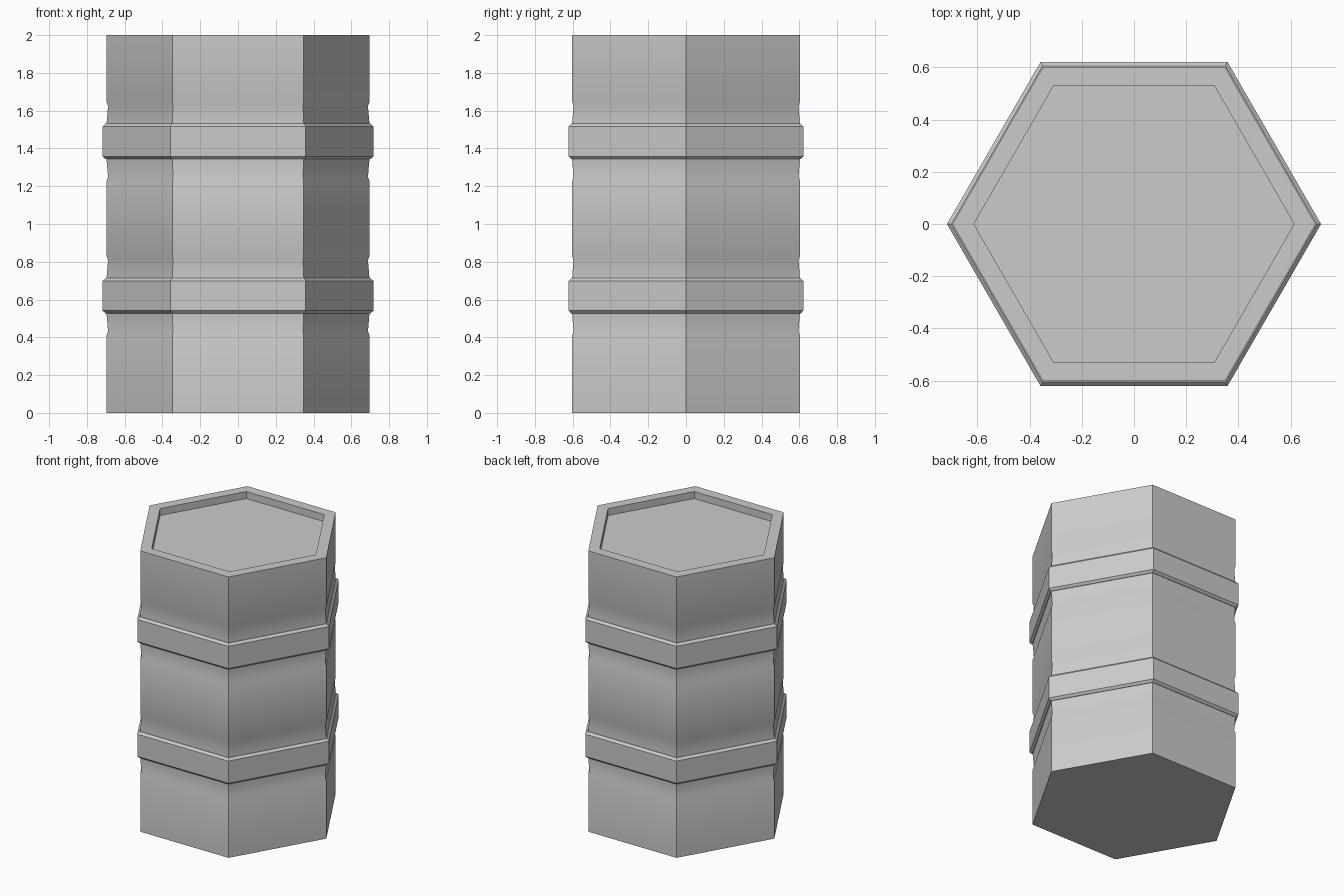
import bpy, bmesh, math

cube = bpy.data.objects.get("Cube")
if cube:
    bpy.data.objects.remove(cube, do_unlink=True)

SIDES = 6
BODY_R, NOTCH_R, BAND_R = 0.696, 0.688, 0.717
BAND_CENTRES = (0.62, 1.437)

grey = bpy.data.materials.new("plain grey")
grey.use_nodes = True
colour = (0.6, 0.6, 0.6, 1)
grey.diffuse_color = colour
grey.node_tree.nodes["Principled BSDF"].inputs["Base Color"].default_value = colour


def hex_lathe(name, profile, closed=False):
    """Sweep a (radius, z) profile around six sides; cap the ends unless closed."""
    bm = bmesh.new()
    rings = []
    for r, z in profile:
        angles = [math.tau * i / SIDES for i in range(SIDES)]
        rings.append([bm.verts.new((r * math.cos(a), r * math.sin(a), z)) for a in angles])
    pairs = list(zip(rings, rings[1:]))
    if closed:
        pairs.append((rings[-1], rings[0]))
    else:
        bm.faces.new(rings[0])
        bm.faces.new(rings[-1])
    for low, high in pairs:
        for i in range(SIDES):
            j = (i + 1) % SIDES
            bm.faces.new((low[i], low[j], high[j], high[i]))
    bmesh.ops.recalc_face_normals(bm, faces=bm.faces)
    mesh = bpy.data.meshes.new(name)
    bm.to_mesh(mesh)
    bm.free()
    mesh.materials.append(grey)
    obj = bpy.data.objects.new(name, mesh)
    bpy.context.collection.objects.link(obj)
    bpy.ops.object.select_all(action="DESELECT")
    obj.select_set(True)
    bpy.context.view_layer.objects.active = obj
    bpy.ops.object.shade_smooth_by_angle(angle=math.radians(30))
    return obj


# Barrel body: shallow notches either side of each band, recessed lid on top
profile = [(BODY_R, 0)]
for c in BAND_CENTRES:
    profile += [(BODY_R, c - 0.21), (NOTCH_R, c - 0.188), (BODY_R, c - 0.095),
                (BODY_R, c + 0.095), (NOTCH_R, c + 0.188), (BODY_R, c + 0.21)]
profile += [(BODY_R, 2), (0.614, 2), (0.614, 1.95)]
hex_lathe("barrel_body", profile)

# Raised bands with chamfered edges
for name, c in zip(("lower_band", "upper_band"), BAND_CENTRES):
    hex_lathe(name, [(0.66, c - 0.094), (0.7, c - 0.094), (BAND_R, c - 0.079),
                     (BAND_R, c + 0.079), (0.7, c + 0.094), (0.66, c + 0.094)], closed=True)
